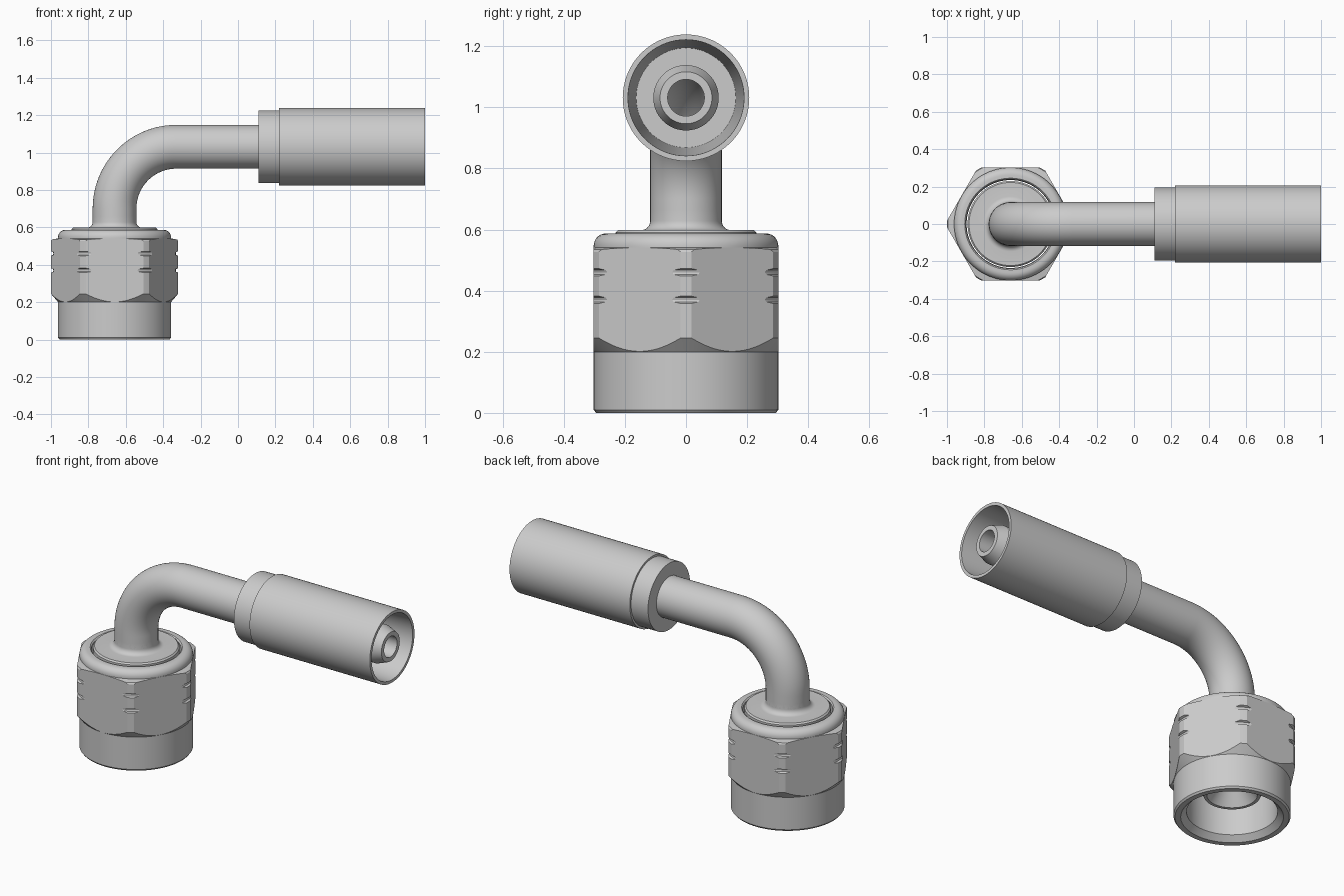
import bpy, bmesh
from math import sin, cos, pi, radians
from mathutils import Vector

if "Cube" in bpy.data.objects:
    bpy.data.objects.remove(bpy.data.objects["Cube"])

NUT_X, TUBE_Z, BEND = -0.66, 1.031, 0.33


def loft(name, rings, n=72, closed=True):
    """Skin rings (centre, phi, radius); phi 0 = upright axis, 90 deg = axis along x."""
    bm = bmesh.new()
    loops = []
    for c, phi, r in rings:
        d = Vector((-cos(phi), 0, sin(phi)))
        loops.append([bm.verts.new(Vector(c) + r * (cos(t) * d + sin(t) * Vector((0, 1, 0))))
                      for t in (2 * pi * k / n for k in range(n))])
    count = len(loops) if closed else len(loops) - 1
    for i in range(count):
        a, b = loops[i], loops[(i + 1) % len(loops)]
        for k in range(n):
            bm.faces.new((a[k], a[(k + 1) % n], b[(k + 1) % n], b[k]))
    if not closed:
        bm.faces.new(loops[0])
        bm.faces.new(loops[-1])
    bmesh.ops.recalc_face_normals(bm, faces=bm.faces)
    me = bpy.data.meshes.new(name)
    bm.to_mesh(me)
    bm.free()
    ob = bpy.data.objects.new(name, me)
    bpy.context.collection.objects.link(ob)
    return ob


def upright(profile):
    return [((NUT_X, 0, z), 0, r) for r, z in profile]


def lying(profile):
    return [((x, 0, TUBE_Z), pi / 2, r) for r, x in profile]


def activate(ob):
    bpy.ops.object.select_all(action='DESELECT')
    ob.select_set(True)
    bpy.context.view_layer.objects.active = ob


def smooth(ob, angle=20):
    activate(ob)
    bpy.ops.object.shade_smooth_by_angle(angle=radians(angle))


# Swivel nut: turned profile with corner grooves, trimmed by a hexagonal prism
profile = [(0.235, 0.03), (0.265, 0), (0.294, 0), (0.302, 0.01), (0.302, 0.2), (0.34, 0.245)]
for z in (0.37, 0.46):
    profile += [(0.34, z - 0.012), (0.329, z - 0.007), (0.327, z), (0.329, z + 0.007), (0.34, z + 0.012)]
profile += [(0.34, 0.527), (0.335, 0.535), (0.302, 0.541)]
profile += [(0.262 + 0.04 * cos(t), 0.547 + 0.04 * sin(t)) for t in (pi / 2 * k / 7 for k in range(8))]
profile += [(0.245, 0.587), (0.238, 0.58)]
nut = loft("swivel_nut", upright(profile), n=96)
hexagon = loft("hex_cutter", upright([(0.303 / cos(pi / 6), -0.1), (0.303 / cos(pi / 6), 0.8)]),
               n=6, closed=False)
hexagon.hide_render = True
mod = nut.modifiers.new("hex", 'BOOLEAN')
mod.operation = 'INTERSECT'
mod.solver = 'EXACT'
mod.object = hexagon
activate(nut)
bpy.ops.object.modifier_apply(modifier=mod.name)
bpy.data.objects.remove(hexagon)
smooth(nut)

# Seat inside the nut: cone nose below, flange and fillet above
fillet = [(0.147 - 0.03 * cos(t), 0.628 - 0.03 * sin(t)) for t in (pi / 2 * k / 6 for k in range(7))]
seat = loft("cone_seat", upright([(0.117, 0.66)] + fillet + [
    (0.222, 0.598), (0.23, 0.59), (0.23, 0.35), (0.147, 0.13), (0.13, 0.13), (0.08, 0.2), (0.08, 0.66)]))
smooth(seat)

# Bent tube: hollow sweep, up, through 90 degrees, then along x
path = [((NUT_X, 0, 0.62), 0)]
for k in range(25):
    p = pi / 2 * k / 24
    path.append(((NUT_X + BEND - BEND * cos(p), 0, TUBE_Z - BEND + BEND * sin(p)), p))
path.append(((0.2, 0, TUBE_Z), pi / 2))
tube = loft("bent_tube", [(c, p, 0.117) for c, p in path] + [(c, p, 0.08) for c, p in reversed(path)])
smooth(tube)

# Crimp ferrule with collar, open at the hose end
ferrule = loft("ferrule", lying([(0.1, 0.11), (0.195, 0.11), (0.195, 0.22), (0.207, 0.22), (0.207, 1.0),
                                 (0.19, 1.0), (0.163, 0.3), (0.1, 0.3)]))
smooth(ferrule)

# Hose nipple inside the ferrule
nipple = loft("hose_nipple", lying([(0.107, 0.2), (0.107, 0.93), (0.085, 0.99), (0.06, 0.99), (0.06, 0.2)]))
smooth(nipple)
